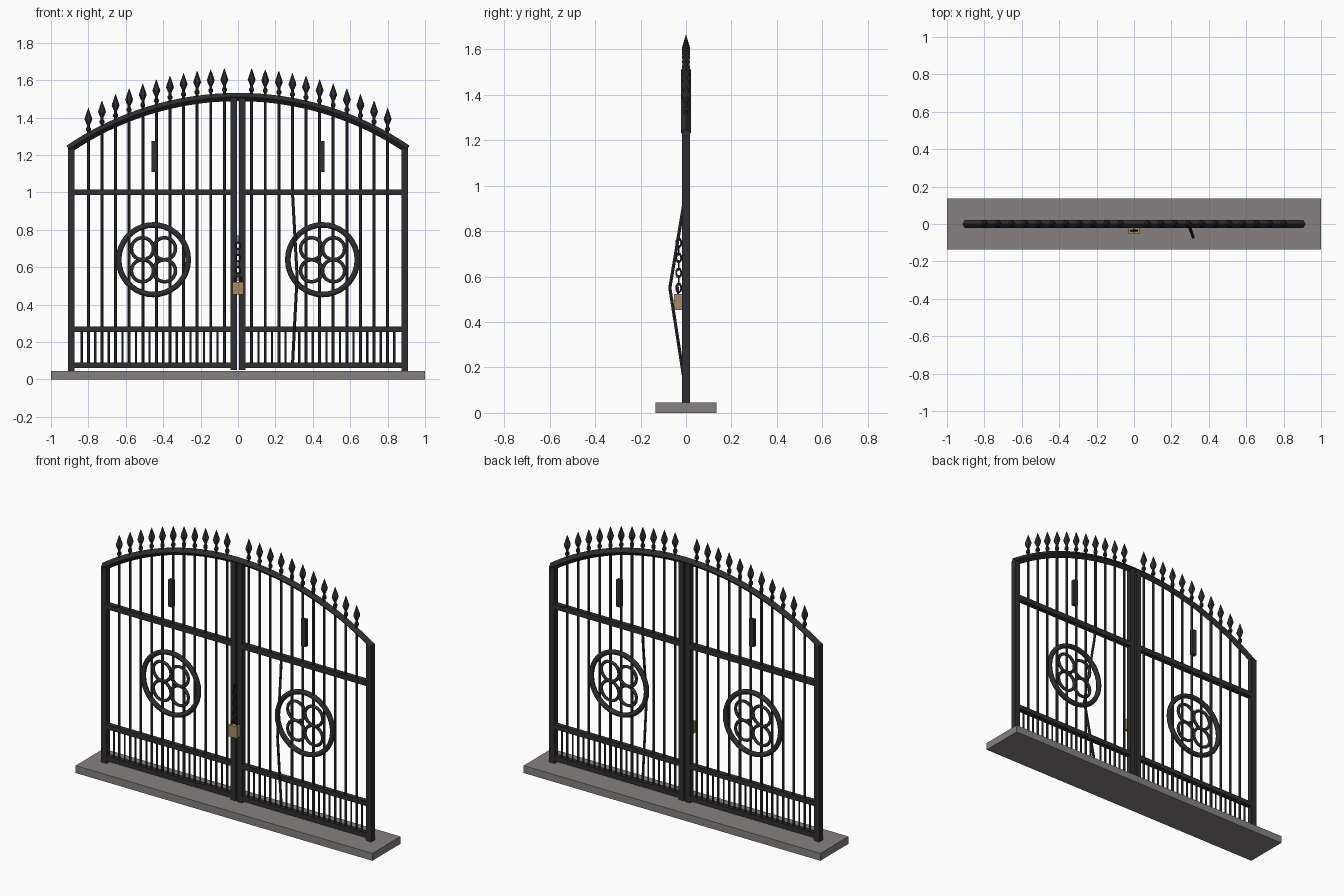
import bpy, bmesh, math
from mathutils import Vector

if "Cube" in bpy.data.objects:
    bpy.data.objects.remove(bpy.data.objects["Cube"])

def material(name, rgb):
    m = bpy.data.materials.new(name)
    m.diffuse_color = (*rgb, 1)
    m.use_nodes = True
    m.node_tree.nodes["Principled BSDF"].inputs["Base Color"].default_value = m.diffuse_color
    return m

IRON = material("dark_iron", (0.028, 0.028, 0.031))
BRASS = material("aged_brass", (0.36, 0.27, 0.13))
STONE = material("stone", (0.24, 0.22, 0.22))
Y = Vector((0, 1, 0))
X = Vector((1, 0, 0))

def finish(name, bm, mat, mirror=False, smooth=False):
    bmesh.ops.recalc_face_normals(bm, faces=bm.faces)
    me = bpy.data.meshes.new(name)
    bm.to_mesh(me)
    bm.free()
    me.materials.append(mat)
    ob = bpy.data.objects.new(name, me)
    bpy.context.collection.objects.link(ob)
    if mirror:
        ob.modifiers.new("Mirror", 'MIRROR').use_mirror_merge = False
    if smooth:
        for p in me.polygons:
            p.use_smooth = True
    return ob

def box(bm, x0, x1, y0, y1, z0, z1):
    vs = bmesh.ops.create_cube(bm, size=1)["verts"]
    for v in vs:
        v.co = ((x0 + x1) / 2 + v.co.x * (x1 - x0),
                (y0 + y1) / 2 + v.co.y * (y1 - y0),
                (z0 + z1) / 2 + v.co.z * (z1 - z0))

def tube(bm, pts, radii, sides=6, closed=False, side=Y):
    """Sweep a regular polygon along a path; radii is a number or one per point."""
    pts = [Vector(p) for p in pts]
    n = len(pts)
    if not isinstance(radii, (list, tuple)):
        radii = [radii] * n
    rings = []
    for i, p in enumerate(pts):
        a = pts[i - 1] if closed or i else p
        b = pts[(i + 1) % n] if closed or i < n - 1 else p
        nrm = (b - a).normalized().cross(side).normalized()
        s = nrm.cross((b - a).normalized())
        rings.append([bm.verts.new(p + radii[i] * (nrm * math.cos(t) + s * math.sin(t)))
                      for t in (math.tau * k / sides for k in range(sides))])
    for i in range(n if closed else n - 1):
        r0, r1 = rings[i], rings[(i + 1) % n]
        for k in range(sides):
            j = (k + 1) % sides
            bm.faces.new((r0[k], r0[j], r1[j], r1[k]))
    if not closed:
        bm.faces.new(rings[0])
        bm.faces.new(rings[-1])

def circle(cx, cz, r, n):
    return [(cx + r * math.cos(math.tau * k / n), 0, cz + r * math.sin(math.tau * k / n))
            for k in range(n)]

R, CREST = 1.61, 1.51
def arch_z(x):
    return CREST - R + math.sqrt(R * R - x * x)

# stone threshold
bm = bmesh.new()
box(bm, -1, 1, -0.135, 0.135, 0, 0.045)
finish("threshold", bm, STONE)

# hinge posts and meeting posts
bm = bmesh.new()
box(bm, 0.875, 0.91, -0.017, 0.017, 0.045, 1.24)
box(bm, 0.006, 0.039, -0.017, 0.017, 0.05, 1.505)
finish("posts", bm, IRON, mirror=True)

# horizontal rails
bm = bmesh.new()
for z0, z1 in ((0.06, 0.09), (0.254, 0.282), (0.985, 1.016)):
    box(bm, 0.035, 0.88, -0.015, 0.015, z0, z1)
finish("rails", bm, IRON, mirror=True)

# arched top rail
bm = bmesh.new()
amax = math.asin(0.905 / R)
tube(bm, [(R * math.sin(a), 0, CREST - R + R * math.cos(a))
          for a in (amax * (i / 16 - 1) for i in range(33))], 0.022, 4)
finish("arch_rail", bm, IRON)

# tall bars, with the fourth bar of the right leaf bent
xs = [0.073 + 0.0727 * i for i in range(11)]
bm = bmesh.new()
for i, x in enumerate(xs):
    for s in (-1, 1):
        if i == 3 and s == 1:
            tube(bm, [(x, 0, 0.985), (x, 0, arch_z(x))], 0.008)
        else:
            tube(bm, [(s * x, 0, 0.075), (s * x, 0, arch_z(x))], 0.008)
finish("tall_bars", bm, IRON)
bm = bmesh.new()
tube(bm, [(xs[3], 0, 1.0), (xs[3] + 0.004, -0.008, 0.93), (0.316, -0.071, 0.55),
          (xs[3] + 0.003, -0.006, 0.13), (xs[3], 0, 0.075)], 0.008)
finish("bent_bar", bm, IRON)

# short pickets between the lower rails
bm = bmesh.new()
for x in xs[:-1]:
    tube(bm, [(x + 0.036, 0, 0.075), (x + 0.036, 0, 0.27)], 0.006)
tube(bm, [(xs[-1] + 0.036, 0, 0.075), (xs[-1] + 0.036, 0, 0.27)], 0.006)
finish("short_pickets", bm, IRON, mirror=True)

# spear finials: (height above arch, radius)
profile = [(0, 0.008), (0.03, 0.008), (0.034, 0.013), (0.046, 0.013), (0.052, 0.008),
           (0.066, 0.008), (0.072, 0.012), (0.094, 0.021), (0.105, 0.018), (0.154, 0.001)]
bm = bmesh.new()
for x in xs:
    tube(bm, [(x, 0, arch_z(x) + h) for h, r in profile], [r for h, r in profile])
finish("spear_finials", bm, IRON, mirror=True)

# round medallions with four inner rings
bm = bmesh.new()
tube(bm, circle(0.452, 0.64, 0.186, 36), 0.015, 8, True)
for dx in (-0.059, 0.059):
    for dz in (-0.059, 0.059):
        tube(bm, circle(0.452 + dx, 0.64 + dz, 0.059, 20), 0.0095, 6, True)
finish("medallions", bm, IRON, mirror=True, smooth=True)

# upright plates near the top
bm = bmesh.new()
box(bm, 0.433, 0.463, -0.011, 0.011, 1.11, 1.275)
finish("upright_plates", bm, IRON, mirror=True)

# chain of alternating links
CY = -0.032
bm = bmesh.new()
for i in range(7):
    across = i % 2
    pts = []
    for k in range(12):
        t = math.tau * k / 12
        w, h = 0.011 * math.cos(t), 0.55 + 0.033 * i + 0.02 * math.sin(t)
        pts.append((w, CY, h) if across else (0, CY + w, h))
    tube(bm, pts, 0.004, 6, True, Y if across else X)
finish("chain", bm, IRON, smooth=True)

# padlock body, shackle and keyhole
bm = bmesh.new()
box(bm, -0.03, 0.03, -0.053, -0.018, 0.453, 0.522)
finish("padlock_body", bm, BRASS)
bm = bmesh.new()
arc = [(0.017 * math.cos(math.pi * k / 8), -0.035, 0.535 + 0.017 * math.sin(math.pi * k / 8))
       for k in range(9)]
tube(bm, [(0.017, -0.035, 0.51)] + arc + [(-0.017, -0.035, 0.51)], 0.0045)
finish("padlock_shackle", bm, IRON, smooth=True)
